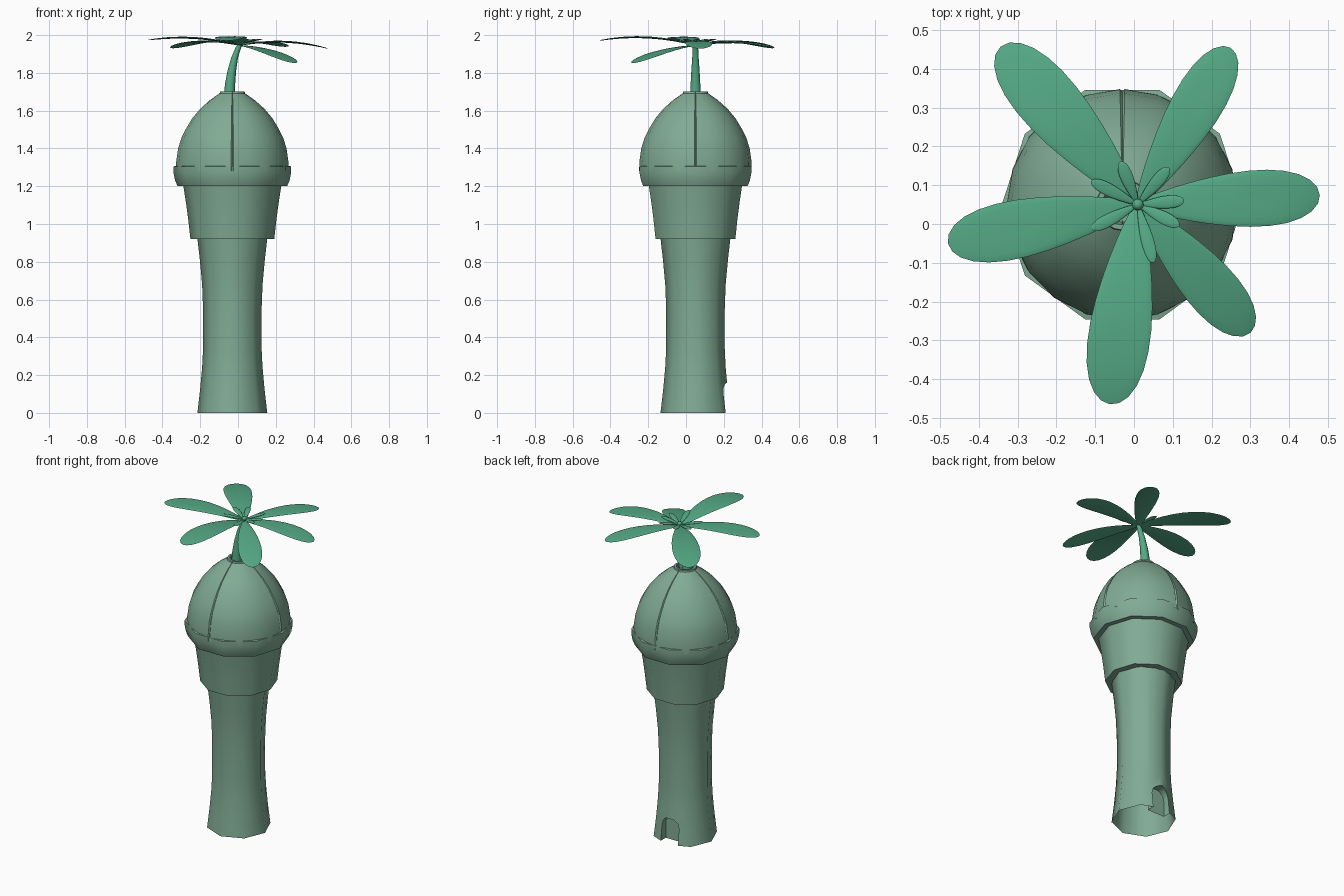
import bpy, bmesh
from math import sin, cos, pi, radians
from mathutils import Vector

if "Cube" in bpy.data.objects:
    bpy.data.objects.remove(bpy.data.objects["Cube"])

CX, CY = -0.03, 0.05          # tower axis


def material(name, color):
    m = bpy.data.materials.new(name)
    m.diffuse_color = (*color, 1)
    m.use_nodes = True
    m.node_tree.nodes["Principled BSDF"].inputs["Base Color"].default_value = m.diffuse_color
    return m


stone = material("tower_green", (0.22, 0.41, 0.30))
leaf = material("petal_green", (0.09, 0.40, 0.24))


def finish(bm, name, mat=None, angle=None):
    bmesh.ops.recalc_face_normals(bm, faces=bm.faces)
    me = bpy.data.meshes.new(name)
    bm.to_mesh(me)
    bm.free()
    ob = bpy.data.objects.new(name, me)
    bpy.context.collection.objects.link(ob)
    if mat:
        me.materials.append(mat)
    if angle:
        smooth(ob, angle)
    return ob


def smooth(ob, angle):
    bpy.ops.object.select_all(action='DESELECT')
    ob.select_set(True)
    bpy.context.view_layer.objects.active = ob
    bpy.ops.object.shade_smooth_by_angle(angle=radians(angle))


def loft(bm, rings, caps=False):
    """Skin a list of closed point rings."""
    loops = [[bm.verts.new(p) for p in r] for r in rings]
    n = len(loops[0])
    for a, b in zip(loops, loops[1:]):
        for i in range(n):
            j = (i + 1) % n
            bm.faces.new((a[i], a[j], b[j], b[i]))
    if caps:
        bm.faces.new(loops[0][::-1])
        bm.faces.new(loops[-1])


def lathe_rings(profile, n):
    return [[(CX + r * cos(2 * pi * i / n), CY + r * sin(2 * pi * i / n), z)
             for i in range(n)] for r, z in profile]


# Eight-sided shaft, waisted in the middle
bm = bmesh.new()
loft(bm, lathe_rings([(.185, 0), (.171, .12), (.16, .24), (.155, .34), (.155, .55),
                      (.16, .68), (.172, .81), (.188, .95)], 8), caps=True)
shaft = finish(bm, "tower_shaft", stone)

# Arched doorway recess at the back foot of the shaft
bm = bmesh.new()
arch = [(.06, -.05)] + [(.06 * cos(a * pi / 6), .10 + .06 * sin(a * pi / 6))
                        for a in range(7)] + [(-.06, -.05)]
loft(bm, [[(CX + x, CY + y, z) for x, z in arch] for y in (.11, .3)], caps=True)
cutter = finish(bm, "door_cutter")
cutter.hide_render = True
mod = shaft.modifiers.new("door", 'BOOLEAN')
mod.operation, mod.solver, mod.object = 'DIFFERENCE', 'EXACT', cutter
bpy.context.view_layer.objects.active = shaft
bpy.ops.object.modifier_apply(modifier=mod.name)
bpy.data.objects.remove(cutter)

# The shaft is an open shell underneath
bm = bmesh.new()
bm.from_mesh(shaft.data)
bmesh.ops.delete(bm, geom=[f for f in bm.faces if abs(f.normal.z) > .95 and
                           (f.calc_center_median().z < .01 or f.calc_center_median().z > .9)],
                 context='FACES')
bm.to_mesh(shaft.data)
bm.free()
smooth(shaft, 50)

# Ten-sided flared capital with a rounded collar
bm = bmesh.new()
loft(bm, lathe_rings([(.18, .92), (.222, .92), (.233, 1.02), (.245, 1.11), (.259, 1.2),
                      (.29, 1.2), (.303, 1.23), (.311, 1.27), (.311, 1.305), (.285, 1.31)], 10))
finish(bm, "capital", stone, 40)

# Dome of four panels parted by narrow grooves, with a sunken top opening
dome = [(.298, 1.28), (.297, 1.33), (.287, 1.4), (.27, 1.455), (.245, 1.505), (.212, 1.56),
        (.17, 1.61), (.12, 1.655), (.067, 1.692), (.065, 1.702), (.052, 1.702), (.045, 1.67)]
spokes = []
for q in range(4):
    spokes.append((q * 90, .006))
    spokes += [(q * 90 + a, 0) for a in (1.2, 18, 36, 54, 72, 88.8)]
bm = bmesh.new()
loft(bm, [[(CX + (r - d) * cos(radians(a)), CY + (r - d) * sin(radians(a)), z)
           for a, d in spokes] for r, z in dome], caps=True)
finish(bm, "dome", stone, 32)

# Curved tapering stem
path = [(-.045, 1.67, .03), (-.042, 1.74, .027), (-.033, 1.81, .023),
        (-.018, 1.88, .018), (.002, 1.935, .015), (.01, 1.95, .013)]
bm = bmesh.new()
loft(bm, [[(x + r * cos(k * pi / 5), .05 + r * sin(k * pi / 5), z) for k in range(10)]
          for x, z, r in path], caps=True)
finish(bm, "stem", leaf, 50)


def petal(name, angle, length, width, zm, zt, z0=1.945, thick=.005):
    """Flattened egg bent along a parabola from z0 through zm to zt."""
    bm = bmesh.new()
    bmesh.ops.create_uvsphere(bm, u_segments=28, v_segments=10, radius=1)
    a = radians(angle)
    for v in bm.verts:
        t = (v.co.x + 1) / 2
        s = v.co.y * width / 2 * (.5 + .8 * t)
        rise = (2*(t-.5)*(t-1)) * z0 - 4*t*(t-1) * zm + 2*t*(t-.5) * zt
        d = t * length
        v.co = Vector((.01 + d * cos(a) - s * sin(a), .05 + d * sin(a) + s * cos(a),
                       rise + v.co.z * thick))
    return finish(bm, name, leaf, 60)


# Six large petals: angle, length, width, middle height, tip height
for i, p in enumerate([(3, .47, .15, 1.965, 1.928), (59.4, .47, .135, 1.962, 1.938),
                       (131, .54, .165, 1.967, 1.93), (191.5, .5, .155, 1.985, 1.973),
                       (262, .52, .165, 1.988, 1.97), (311.3, .44, .14, 1.915, 1.852)]):
    petal(f"petal_{i + 1}", *p)

# Ring of small inner petals
for i, (ang, ln) in enumerate([(5, .12), (50, .125), (112, .12), (153, .135),
                               (208, .135), (285, .155), (333, .12)]):
    petal(f"inner_petal_{i + 1}", ang, ln, .034, 1.968, 1.978, z0=1.952, thick=.004)

# Flower centre
bm = bmesh.new()
bmesh.ops.create_uvsphere(bm, u_segments=12, v_segments=8, radius=.015)
bmesh.ops.translate(bm, verts=bm.verts, vec=(.01, .05, 1.958))
finish(bm, "flower_centre", leaf, 60)
